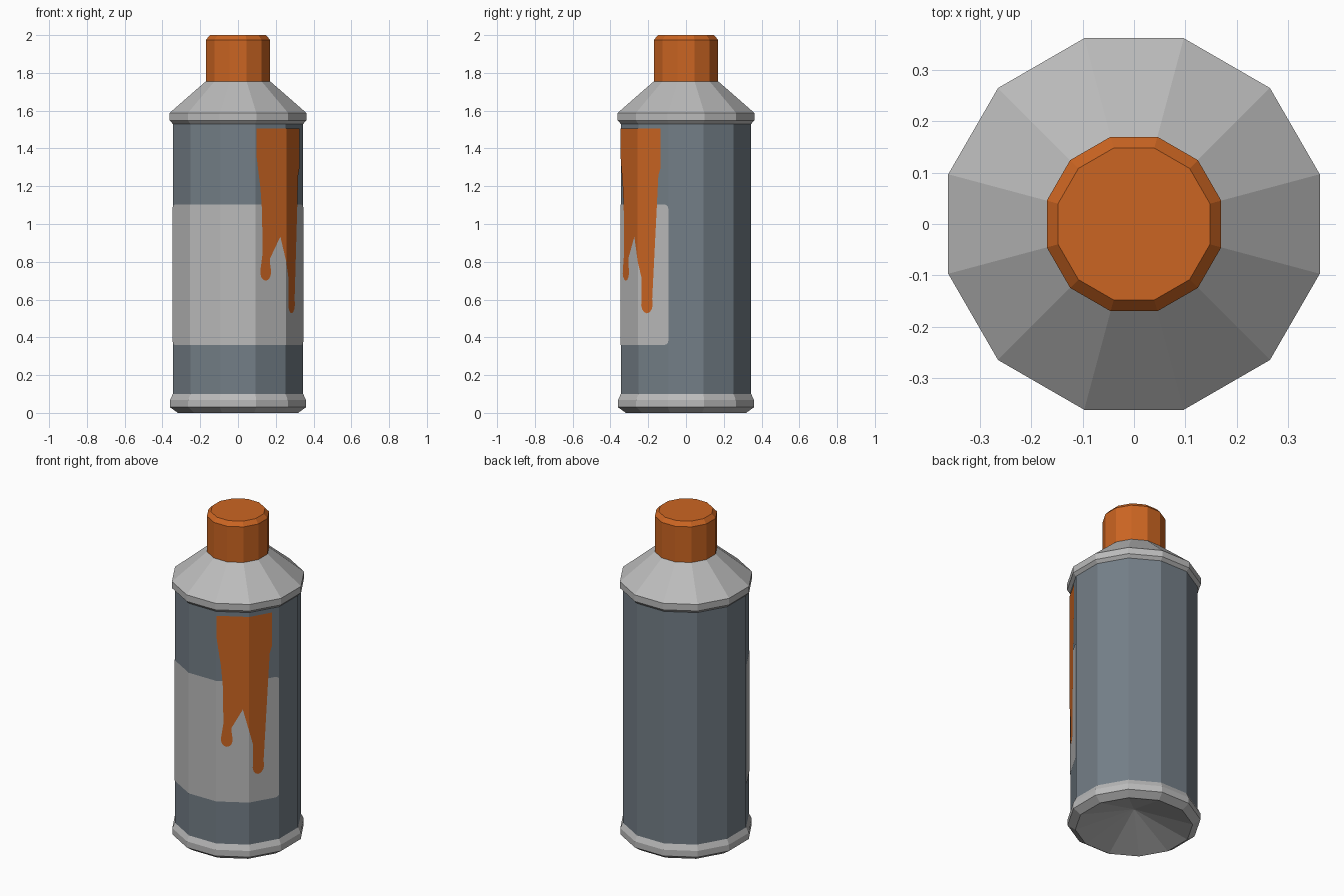
import bpy, bmesh, math
from mathutils import Vector

SIDES = 12
STEP = 2 * math.pi / SIDES
BODY = 0.345                                # flat-to-centre distance of the body
FACET = 2 * BODY * math.tan(STEP / 2)       # width of one body facet

cube = bpy.data.objects.get("Cube")
if cube:
    bpy.data.objects.remove(cube, do_unlink=True)


def material(name, rgb):
    m = bpy.data.materials.new(name)
    m.use_nodes = True
    m.diffuse_color = (*rgb, 1)
    m.node_tree.nodes["Principled BSDF"].inputs["Base Color"].default_value = (*rgb, 1)
    return m


METAL = material("bare metal", (0.5, 0.5, 0.5))
PAINT = material("blue grey paint", (0.175, 0.212, 0.245))
PAPER = material("label grey", (0.5, 0.5, 0.5))
ORANGE = material("orange", (0.6, 0.13, 0.016))


def finish(name, bm, mat):
    mesh = bpy.data.meshes.new(name)
    bm.to_mesh(mesh)
    bm.free()
    mesh.materials.append(mat)
    obj = bpy.data.objects.new(name, mesh)
    bpy.context.collection.objects.link(obj)
    return obj


def lathe(name, profile, mat):
    """Twelve-sided turned part from (flat distance, height) pairs, bottom to top."""
    bm = bmesh.new()
    rings = []
    for r, z in profile:
        if r == 0:
            rings.append([bm.verts.new((0, 0, z))] * SIDES)
            continue
        r /= math.cos(STEP / 2)
        rings.append([bm.verts.new((r * math.cos((i + 0.5) * STEP),
                                    r * math.sin((i + 0.5) * STEP), z))
                      for i in range(SIDES)])
    for low, high in zip(rings, rings[1:]):
        for i in range(SIDES):
            j = (i + 1) % SIDES
            corners = dict.fromkeys((low[i], low[j], high[j], high[i]))
            bm.faces.new(list(corners))
    return finish(name, bm, mat)


def wrap(name, outline, lift, mat):
    """Lay a flat counter-clockwise (along, height) outline onto the body facets."""
    bm = bmesh.new()
    bm.faces.new([bm.verts.new((s, 0, z)) for s, z in outline])
    bmesh.ops.triangulate(bm, faces=bm.faces[:])
    for k in range(-3, 3):                  # crease where the facets meet
        bmesh.ops.bisect_plane(bm, geom=bm.verts[:] + bm.edges[:] + bm.faces[:],
                               plane_co=((k + 0.5) * FACET, 0, 0), plane_no=(1, 0, 0))
    grow = (BODY + lift) / BODY
    for v in bm.verts:
        k = math.floor(v.co.x / FACET + 0.5)
        t = v.co.x - k * FACET
        a = -math.pi / 2 + k * STEP
        out = Vector((math.cos(a), math.sin(a), 0))
        along = Vector((-math.sin(a), math.cos(a), 0))
        v.co = (out * BODY + along * t) * grow + Vector((0, 0, v.co.z))
    bm.normal_update()
    for f in bm.faces:                      # face away from the axis
        c = f.calc_center_median()
        if f.normal.dot(Vector((c.x, c.y, 0))) < 0:
            f.normal_flip()
    return finish(name, bm, mat)


# Can: hollowed base with rim, painted body, sloping shoulder, cap
lathe("base_rim", [(0, 0.115), (0.318, 0), (0.36, 0.03), (0.36, 0.068), (BODY, 0.1)], METAL)
lathe("can_body", [(BODY, 0.1), (BODY, 1.535)], PAINT)
lathe("shoulder", [(BODY, 1.53), (0.362, 1.548), (0.362, 1.588), (0.165, 1.76), (0, 1.76)], METAL)
lathe("cap", [(0, 1.75), (0.17, 1.755), (0.17, 1.975), (0.148, 2.0), (0, 2.0)], ORANGE)

# Label with rounded corners across the five front facets
half, low, high, rad = 2.5 * FACET - 0.001, 0.36, 1.103, 0.022
label = []
for n, (sx, sz) in enumerate([(1, 1), (-1, 1), (-1, -1), (1, -1)]):
    cx, cz = sx * (half - rad), (high if sz > 0 else low) - sz * rad
    for i in range(4):
        a = (n + i / 3) * math.pi / 2
        label.append((cx + rad * math.cos(a), cz + rad * math.sin(a)))
wrap("label", label, 0.002, PAPER)


def drip(s, top, bulb_z, stem, bulb, drop):
    """Left side, round bulb and right side of one running drip."""
    pts = [(s - stem * 1.3, top), (s - stem, top - 0.1), (s - stem * 0.85, bulb_z + 2.2 * drop)]
    for i in range(9):
        a = math.radians(160 + 220 * i / 8)
        pts.append((s + bulb * math.cos(a), bulb_z + drop * math.sin(a)))
    return pts + [(s + stem * 0.85, bulb_z + 2.2 * drop), (s + stem, top - 0.1),
                  (s + stem * 1.3, top)]


# Paint spill: ragged patch running down into three drips
spill = [(0.416, 1.505), (0.096, 1.505), (0.096, 1.37), (0.11, 1.27)]
spill += drip(0.153, 1.17, 0.745, 0.022, 0.033, 0.045)
spill += [(0.19, 1.215), (0.207, 1.215)]
spill += drip(0.233, 1.18, 0.957, 0.013, 0.019, 0.027)
spill += [(0.262, 1.235), (0.29, 1.235)]
spill += drip(0.333, 1.19, 0.577, 0.022, 0.035, 0.05)
spill += [(0.372, 1.25), (0.4, 1.25), (0.416, 1.3), (0.41, 1.38)]
wrap("paint_spill", spill, 0.004, ORANGE)
